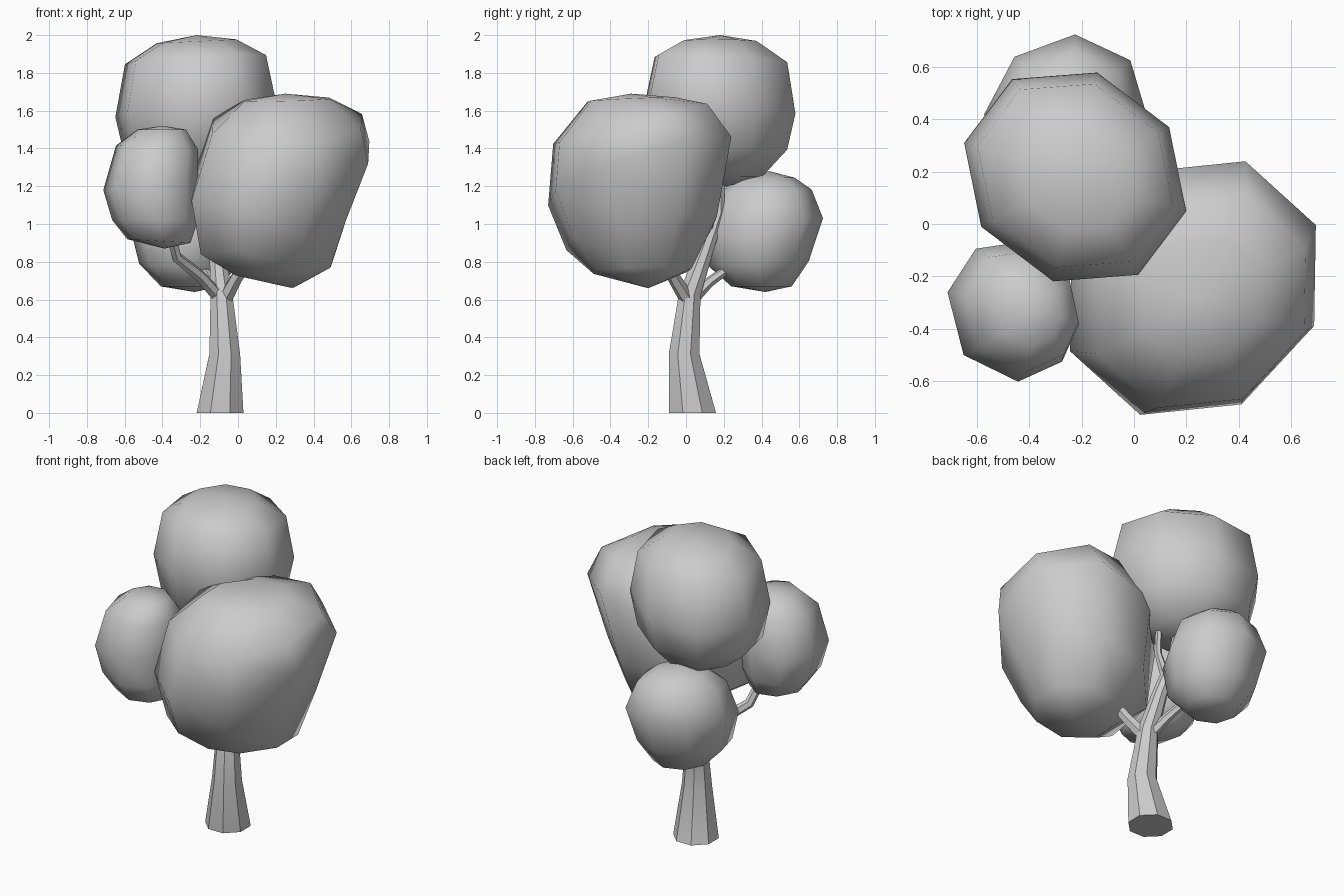
import bpy, bmesh, math
from mathutils import Vector

if "Cube" in bpy.data.objects:
    bpy.data.objects.remove(bpy.data.objects["Cube"])


def material(name, value):
    m = bpy.data.materials.new(name)
    m.diffuse_color = (value, value, value, 1)
    m.use_nodes = True
    m.node_tree.nodes["Principled BSDF"].inputs["Base Color"].default_value = m.diffuse_color
    return m


GREY = material("plain grey", 0.6)


def finish(name, bm, angle):
    bmesh.ops.recalc_face_normals(bm, faces=bm.faces[:])
    mesh = bpy.data.meshes.new(name)
    bm.to_mesh(mesh)
    bm.free()
    mesh.materials.append(GREY)
    ob = bpy.data.objects.new(name, mesh)
    bpy.context.collection.objects.link(ob)
    bpy.ops.object.select_all(action='DESELECT')
    ob.select_set(True)
    bpy.context.view_layer.objects.active = ob
    bpy.ops.object.shade_smooth_by_angle(angle=math.radians(angle))
    return ob


def skin(bm, rings):
    for a, b in zip(rings, rings[1:]):
        n = len(a)
        for k in range(n):
            bm.faces.new((a[k], a[(k + 1) % n], b[(k + 1) % n], b[k]))


def foliage(name, phase, top, bottom, rings, stretch=1.0, skew=0.0, warp=0.0):
    """Eight-sided lumpy ball: poles plus rings of (x, y, z, radius, x slope, y slope).
    skew stretches it along the diagonal, warp turns the corners on its front."""
    bm = bmesh.new()
    loops = []
    for x, y, z, r, sx, sy in rings:
        loop = []
        for k in range(8):
            a = math.radians(phase + 45 * k)
            a += math.radians(warp) * max(0, -math.sin(a))
            dx, dy = r * math.cos(a), r * stretch * math.sin(a)
            dx, dy = dx + skew * dy, dy + skew * dx
            loop.append(bm.verts.new((x + dx, y + dy, z + sx * dx + sy * dy)))
        loops.append(loop)
    skin(bm, loops)
    for pole, loop in ((top, loops[0]), (bottom, loops[-1])):
        p = bm.verts.new(pole)
        for k in range(8):
            bm.faces.new((loop[k], loop[(k + 1) % 8], p))
    return finish(name, bm, 80)


def limb(name, path, sides):
    """Tapered tube through (x, y, z, radius) points."""
    bm = bmesh.new()
    pts = [Vector(p[:3]) for p in path]
    rings = []
    for i, p in enumerate(pts):
        d = (pts[min(i + 1, len(pts) - 1)] - pts[max(i - 1, 0)]).normalized()
        if i == 0 and p.z == 0:
            d = Vector((0, 0, 1))
        q = Vector((0, 0, 1)).rotation_difference(d)
        rings.append([bm.verts.new(p + q @ Vector((
            path[i][3] * math.cos(2 * math.pi * (k + .5) / sides),
            path[i][3] * math.sin(2 * math.pi * (k + .5) / sides), 0)))
            for k in range(sides)])
    skin(bm, rings)
    bm.faces.new(rings[0][::-1])
    bm.faces.new(rings[-1])
    return finish(name, bm, 30)


# Four foliage balls
foliage("front_foliage", -20, (0.25, -0.29, 1.69), (0.29, -0.20, 0.66), [
    (0.26, -0.29, 1.66, 0.24, 0.02, 0.04),
    (0.26, -0.295, 1.53, 0.425, 0, 0.26),
    (0.225, -0.245, 1.28, 0.505, 0.18, 0.30),
    (0.19, -0.235, 0.95, 0.415, 0.22, 0.13),
    (0.24, -0.23, 0.75, 0.27, 0.08, 0.02)], skew=0.06)
foliage("top_foliage", -14.5, (-0.22, 0.18, 2.0), (-0.225, 0.18, 1.19), [
    (-0.22, 0.175, 1.967, 0.215, 0.05, 0),
    (-0.225, 0.185, 1.87, 0.38, 0.05, -0.05),
    (-0.225, 0.18, 1.61, 0.432, 0.08, -0.08),
    (-0.225, 0.18, 1.39, 0.385, 0.05, 0),
    (-0.225, 0.19, 1.25, 0.23, 0, 0)], 0.97, skew=-0.06)
foliage("back_foliage", -4, (-0.25, 0.44, 1.28), (-0.23, 0.42, 0.64), [
    (-0.26, 0.425, 1.245, 0.15, 0, 0),
    (-0.26, 0.415, 1.17, 0.25, 0, 0.05),
    (-0.26, 0.41, 0.99, 0.315, 0, 0.13),
    (-0.26, 0.385, 0.79, 0.265, 0, 0.05),
    (-0.25, 0.40, 0.67, 0.16, 0, 0)], skew=0.04)
foliage("left_foliage", -13, (-0.40, -0.33, 1.52), (-0.39, -0.33, 0.87), [
    (-0.405, -0.33, 1.50, 0.13, 0, 0),
    (-0.43, -0.33, 1.405, 0.22, -0.05, 0),
    (-0.463, -0.33, 1.20, 0.255, 0.08, 0),
    (-0.44, -0.33, 1.02, 0.23, 0, 0),
    (-0.42, -0.33, 0.91, 0.17, -0.06, 0)], 1.07, skew=-0.03, warp=16)

# Trunk rising into the top foliage
limb("trunk", [(-0.095, 0.035, 0, 0.134), (-0.07, -0.01, 0.31, 0.088),
               (-0.088, 0.02, 0.63, 0.062), (-0.11, 0.10, 0.85, 0.045),
               (-0.15, 0.17, 1.05, 0.037), (-0.2, 0.18, 1.35, 0.025)], 8)

# Branches into the other foliage
limb("left_branch", [(-0.09, 0.02, 0.60, 0.036), (-0.2, -0.07, 0.725, 0.032),
                     (-0.325, -0.17, 0.825, 0.029), (-0.36, -0.25, 0.96, 0.026)], 6)
limb("front_branch", [(-0.08, 0.02, 0.58, 0.042), (-0.01, -0.06, 0.71, 0.035),
                      (0.09, -0.13, 0.86, 0.028)], 6)
limb("back_branch", [(-0.09, 0.03, 0.60, 0.036), (-0.14, 0.12, 0.69, 0.028),
                     (-0.20, 0.26, 0.79, 0.022)], 6)
limb("upper_twig", [(-0.13, 0.13, 0.95, 0.028), (-0.08, 0.12, 1.10, 0.022),
                    (-0.07, 0.14, 1.30, 0.018)], 6)
